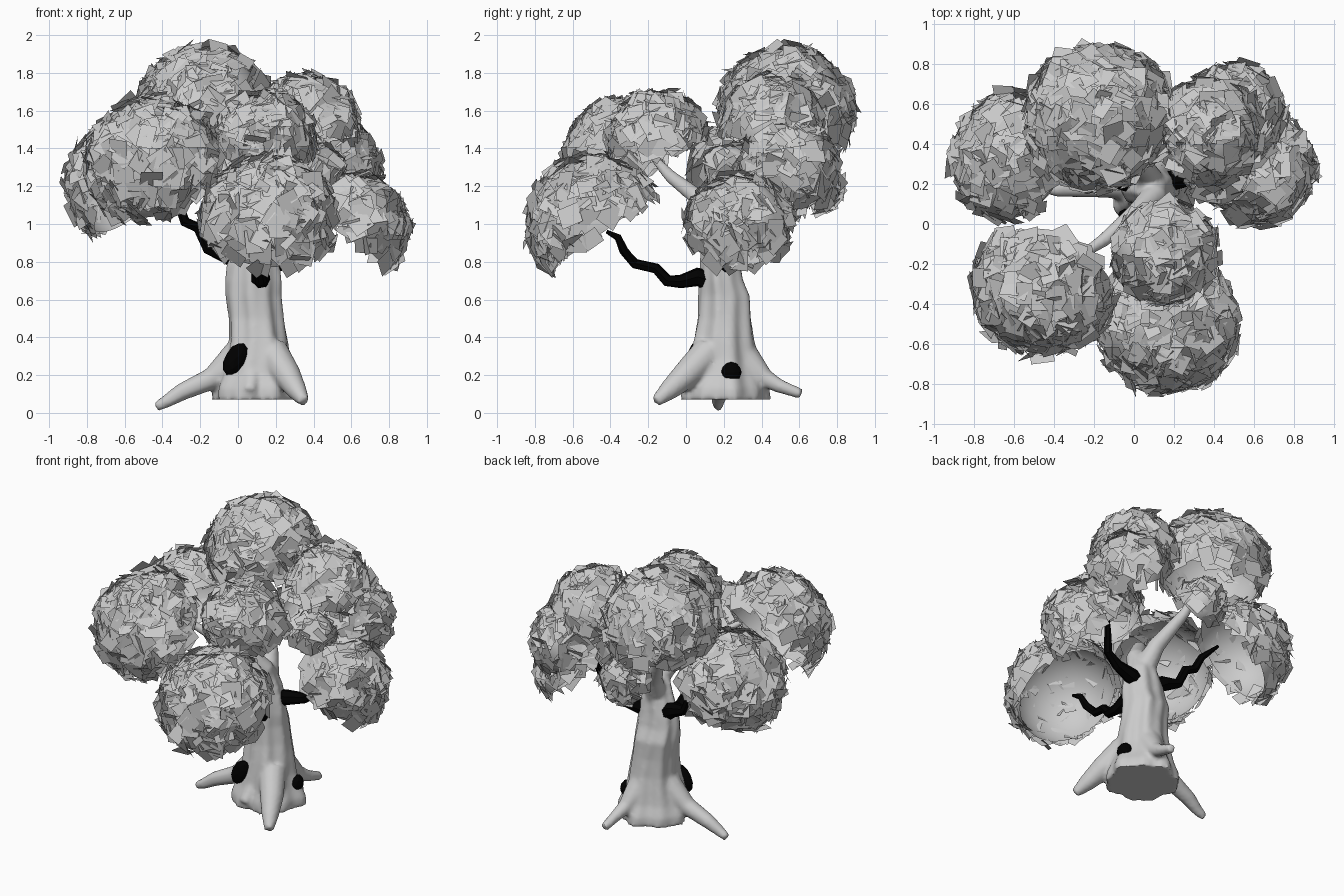
import bpy, bmesh, math, random
from math import sin, cos, pi
from mathutils import Vector, Matrix

if "Cube" in bpy.data.objects:
    bpy.data.objects.remove(bpy.data.objects["Cube"])

random.seed(4)
black = bpy.data.materials.new("dark_bark")
black.diffuse_color = (0, 0, 0, 1)
black.use_nodes = True
black.node_tree.nodes["Principled BSDF"].inputs["Base Color"].default_value = black.diffuse_color


def finish(name, bm, mat=None, fix=True):
    if fix:
        bmesh.ops.recalc_face_normals(bm, faces=bm.faces[:])
    me = bpy.data.meshes.new(name)
    bm.to_mesh(me)
    bm.free()
    ob = bpy.data.objects.new(name, me)
    bpy.context.collection.objects.link(ob)
    if mat:
        me.materials.append(mat)
    return ob


def skin(bm, rings):
    """Close a list of vertex rings into a capped tube."""
    n = len(rings[0])
    for a, b in zip(rings, rings[1:]):
        for i in range(n):
            bm.faces.new((a[i], a[(i + 1) % n], b[(i + 1) % n], b[i]))
    bm.faces.new(rings[0][::-1])
    bm.faces.new(rings[-1])


def limb(bm, path, sides):
    """Tapered tube through (x, y, z, radius) points."""
    pts = [Vector(p[:3]) for p in path]
    rings = []
    for i, p in enumerate(pts):
        d = (pts[min(i + 1, len(pts) - 1)] - pts[max(i - 1, 0)]).normalized()
        q = d.to_track_quat('Z', 'Y')
        rings.append([bm.verts.new(p + q @ Vector((cos(2 * pi * k / sides), sin(2 * pi * k / sides), 0)) * path[i][3])
                      for k in range(sides)])
    skin(bm, rings)


# Trunk: fluted loft (z, centre x, centre y, radius x, radius y)
bm = bmesh.new()
rings = []
for z, cx, cy, rx, ry in [(.07, .1, .2, .23, .23), (.13, .1, .2, .225, .225), (.2, .1, .2, .195, .195),
                          (.28, .1, .2, .17, .18), (.38, .105, .2, .155, .16), (.5, .095, .205, .145, .14),
                          (.62, .08, .205, .145, .135), (.7, .08, .19, .145, .115), (.78, .08, .185, .135, .105),
                          (.88, .09, .18, .105, .095), (1.0, .09, .16, .065, .06)]:
    ring = []
    for k in range(48):
        t = 2 * pi * k / 48
        f = 1 + .05 * sin(5 * t + 4 * z) + .045 * sin(9 * t - 3 * z)
        ring.append(bm.verts.new((cx + rx * f * cos(t), cy + ry * f * sin(t), z)))
    rings.append(ring)
skin(bm, rings)
# Roots, toes and the two pale upper boughs, fused with the trunk
for path in [
    [(0, .2, .3, .09), (-.14, .19, .18, .06), (-.3, .18, .11, .047), (-.38, .17, .06, .035), (-.435, .17, .03, .025)],
    [(.18, .12, .32, .09), (.26, 0, .2, .075), (.31, -.09, .12, .055), (.35, -.16, .06, .03)],
    [(.13, .3, .3, .09), (.17, .42, .18, .05), (.19, .5, .14, .037), (.2, .61, .1, .028)],
    [(.08, .08, .22, .06), (.06, -.02, .11, .035)],
    [(.1, .18, .85, .085), (.1, .14, 1.0, .065), (0, .05, 1.15, .045), (-.15, -.08, 1.25, .035), (-.3, -.18, 1.36, .02)],
    [(.1, .18, .85, .08), (.05, .28, 1.05, .055), (-.08, .4, 1.28, .035), (-.12, .46, 1.42, .02)],
]:
    limb(bm, path, 12)
trunk = finish("trunk", bm)
m = trunk.modifiers.new("fuse", 'REMESH')
m.mode, m.voxel_size = 'VOXEL', .014
m = trunk.modifiers.new("soften", 'SMOOTH')
m.factor, m.iterations = .5, 4
bpy.context.view_layer.objects.active = trunk
trunk.select_set(True)
bpy.ops.object.convert(target='MESH')
bpy.ops.object.shade_smooth_by_angle(angle=math.radians(50))

# Dark crooked branches
for name, path in {
    "front_branch": [(.11, .12, .7, .06), (.12, .06, .72, .05), (.12, -.03, .695, .036), (.12, -.1, .7, .032),
                     (.11, -.16, .765, .028), (.09, -.27, .79, .027), (.12, -.33, .86, .025), (.14, -.36, .93, .02),
                     (.15, -.42, .96, .01)],
    "right_branch": [(.12, .2, .78, .06), (.22, .22, .8, .05), (.34, .24, .82, .035), (.43, .26, .87, .028),
                     (.46, .29, 1.0, .022), (.5, .33, 1.12, .01)],
    "left_branch": [(.04, .2, .78, .06), (-.06, .22, .84, .05), (-.16, .24, .87, .032), (-.21, .25, .98, .03),
                    (-.28, .26, 1.01, .028), (-.31, .29, 1.09, .024), (-.42, .32, 1.2, .01)],
}.items():
    bm = bmesh.new()
    limb(bm, path, 7)
    finish(name, bm, black)

# Dark knot holes in the trunk
for name, loc, size, tilt in [("front_hollow", (-.015, .045, .285), (.055, .035, .095), .5),
                              ("side_hollow", (.28, .24, .215), (.045, .055, .055), 0)]:
    bm = bmesh.new()
    bmesh.ops.create_icosphere(bm, subdivisions=2, radius=1, matrix=Matrix.Translation(loc)
                               @ Matrix.Rotation(tilt, 4, 'Y') @ Matrix.Diagonal((*size, 1)))
    finish(name, bm, black)


def foliage(name, centre, r, axis, cut=.1):
    """Open dome shell (cut = depth below its equator) covered with overlapping leaf cards."""
    axis = Vector(axis).normalized()
    centre = Vector(centre)
    bm = bmesh.new()
    bmesh.ops.create_icosphere(bm, subdivisions=3, radius=r * .93, matrix=Matrix.Translation(centre))
    bmesh.ops.bisect_plane(bm, geom=bm.verts[:] + bm.edges[:] + bm.faces[:], plane_co=centre - axis * r * cut,
                           plane_no=axis, clear_inner=True)
    for f in bm.faces:
        f.smooth = True
    q = axis.to_track_quat('Z', 'Y')
    for _ in range(int(360 * 2 * pi * r * r * (1 + cut))):
        h, t = random.uniform(-cut, 1), random.uniform(0, 2 * pi)
        s = math.sqrt(1 - h * h)
        n = q @ Vector((s * cos(t), s * sin(t), h))
        tilt = Vector([random.gauss(0, .26) for _ in range(3)])
        rot = (n + tilt).to_track_quat('Z', 'Y').to_matrix() @ Matrix.Rotation(random.uniform(0, 2 * pi), 3, 'Z')
        p = centre + n * r * random.uniform(.93, 1.02)
        a, b = random.uniform(.036, .066), random.uniform(.036, .066)
        bm.faces.new([bm.verts.new(p + rot @ Vector((x * a, y * b, 0)))
                      for x, y in ((-1, -1), (1, -1), (1, 1), (-1, 1))])
    finish(name, bm, fix=False)


# Crown: name, dome centre, radius, facing direction, cut depth
for args in [
    ("foliage_front", (.165, -.48, 1.0), .36, (.05, -.58, .81), .12),
    ("foliage_left_front", (-.45, -.3, 1.315), .355, (-.22, -.72, .6), .12),
    ("foliage_left_back", (-.58, .32, 1.21), .33, (-.6, .35, .6), .12),
    ("foliage_top_back", (-.18, .53, 1.58), .36, (-.08, .15, .97), .3),
    ("foliage_right_top", (.37, .46, 1.52), .265, (.3, .2, .9), .2),
    ("foliage_right_back", (.5, .55, 1.3), .25, (.55, .45, .7), .15),
    ("foliage_right", (.61, .28, .98), .285, (.6, .0, .65), .12),
    ("foliage_centre", (.15, -.14, 1.44), .26, (.05, -.3, .95), .2),
    ("foliage_small_inner", (.41, .24, 1.28), .14, (.3, -.2, .9), .3),
    ("foliage_small_back", (.01, .67, 1.2), .15, (-.1, .8, .4), .3),
]:
    foliage(*args)
